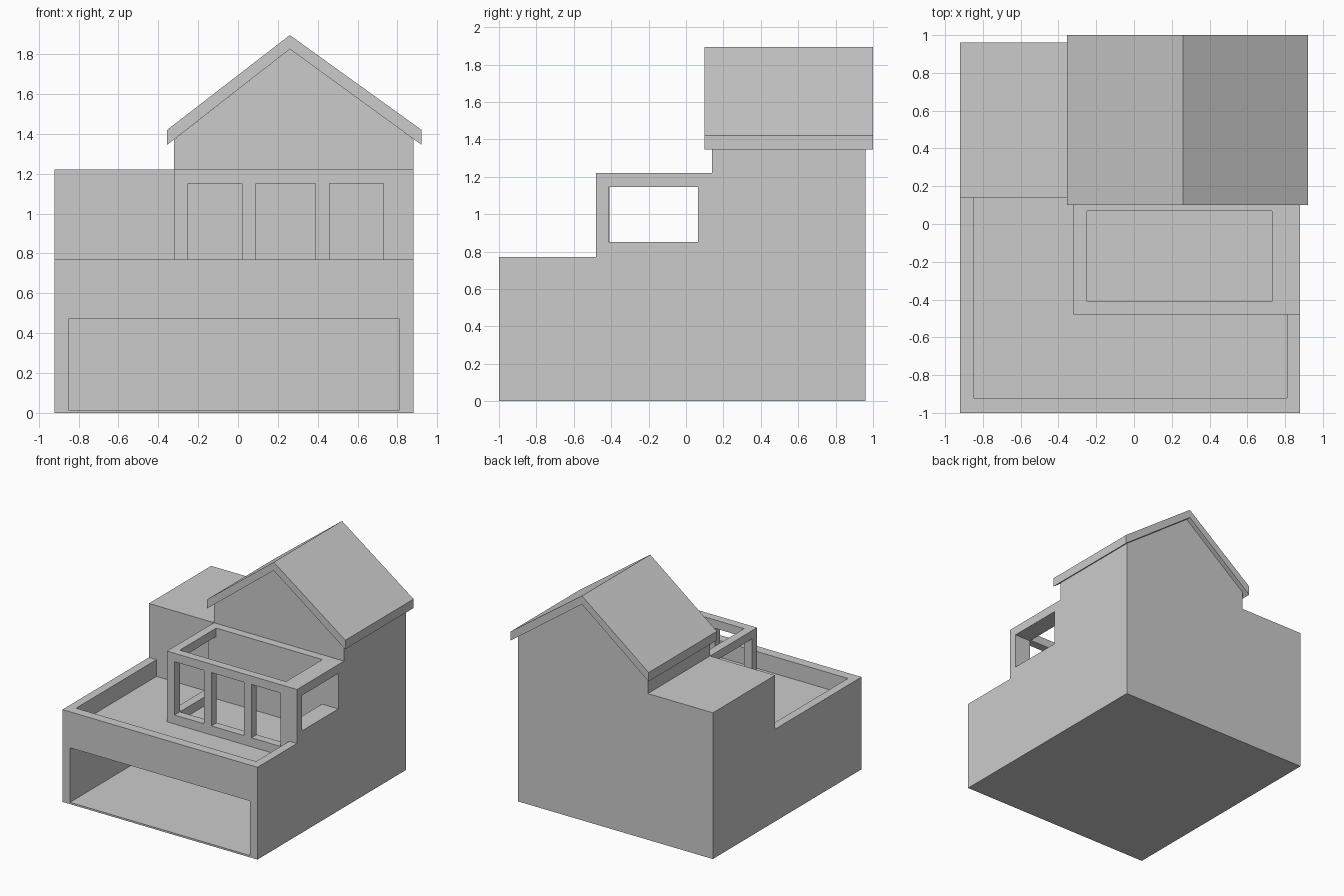
import bpy, bmesh

if "Cube" in bpy.data.objects:
    bpy.data.objects.remove(bpy.data.objects["Cube"])


def prism(name, profile, y0, y1):
    """Solid with an x-z profile extruded along y."""
    bm = bmesh.new()
    face = bm.faces.new([bm.verts.new((x, y0, z)) for x, z in profile])
    new = bmesh.ops.extrude_face_region(bm, geom=[face])["geom"]
    verts = [g for g in new if isinstance(g, bmesh.types.BMVert)]
    bmesh.ops.translate(bm, verts=verts, vec=(0, y1 - y0, 0))
    bmesh.ops.recalc_face_normals(bm, faces=bm.faces)
    mesh = bpy.data.meshes.new(name)
    bm.to_mesh(mesh)
    bm.free()
    ob = bpy.data.objects.new(name, mesh)
    bpy.context.collection.objects.link(ob)
    return ob


def cut(target, x0, x1, y0, y1, z0, z1):
    """Carve a box out of the target."""
    tool = prism("cutter", [(x0, z0), (x1, z0), (x1, z1), (x0, z1)], y0, y1)
    tool.hide_render = True
    mod = target.modifiers.new("cut", 'BOOLEAN')
    mod.operation = 'DIFFERENCE'
    mod.solver = 'EXACT'
    mod.object = tool
    bpy.context.view_layer.objects.active = target
    bpy.ops.object.modifier_apply(modifier=mod.name)
    bpy.data.objects.remove(tool)


# House body: full silhouette, carved down to the terrace and sunroom
house = prism("house_body", [(-.92, 0), (.88, 0), (.88, 1.374), (.26, 1.825),
                             (-.32, 1.372), (-.32, 1.22), (-.92, 1.22)], -1, .96)
cut(house, -2, 2, -2, .14, 1.22, 3)         # above sunroom
cut(house, -2, 2, -2, -.48, .77, 3)         # above front terrace
cut(house, -2, -.32, -2, .14, .77, 3)       # above side terrace

# Sunken terrace floor inside the parapet
cut(house, -.85, .81, -.92, -.48, .63, 2)
cut(house, -.85, -.32, -.92, .14, .63, 2)

# Open-roofed sunroom with its window openings
cut(house, -.25, .73, -.41, .07, .63, 2)
for x0, x1 in ((-.25, .02), (.09, .39), (.46, .73)):
    cut(house, x0, x1, -.6, -.3, .705, 1.15)
cut(house, -.5, -.1, -.41, .07, .705, 1.15)
cut(house, .6, 1, -.415, .065, .85, 1.145)

# Garage
cut(house, -.85, .81, -2, .14, .015, .47)

# Gabled roof slab
prism("roof", [(-.355, 1.345), (.26, 1.825), (.92, 1.345),
               (.92, 1.42), (.26, 1.895), (-.355, 1.42)], .1, 1)
